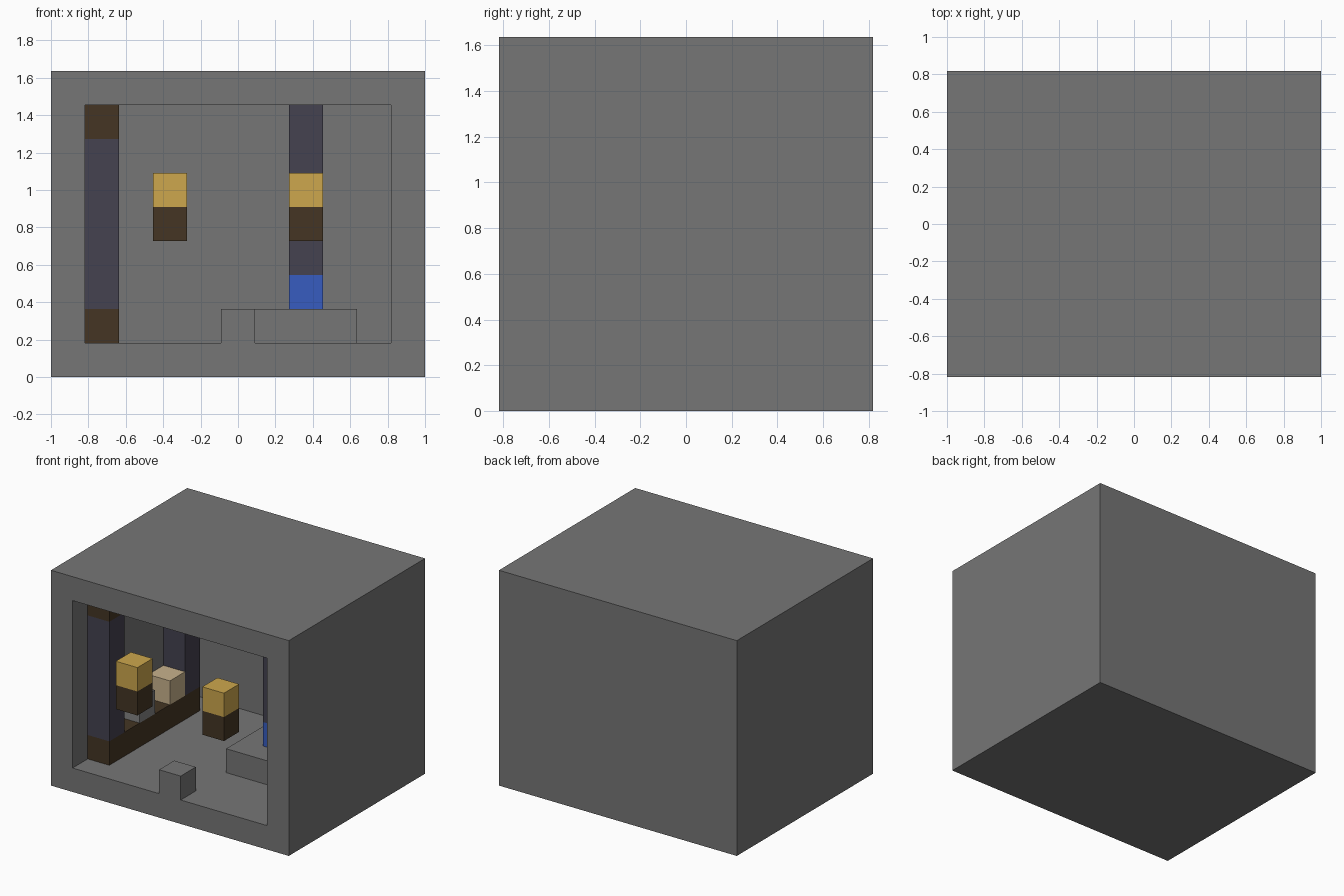
import bpy
import bmesh
from mathutils import Vector

old = bpy.data.objects.get("Cube")
if old:
    bpy.data.objects.remove(old, do_unlink=True)

U = 2 / 11                      # one block of the grid
SIZE = Vector((11, 9, 9))       # room size in blocks


def material(name, color):
    m = bpy.data.materials.new(name)
    m.use_nodes = True
    rgba = (*color, 1)
    m.diffuse_color = rgba
    m.node_tree.nodes["Principled BSDF"].inputs["Base Color"].default_value = rgba
    return m


STONE = material("grey stone", (0.18, 0.18, 0.18))
PALE = material("light grey", (0.23, 0.23, 0.23))
WOOD = material("dark brown wood", (0.058, 0.036, 0.017))
SLATE = material("dark slate", (0.058, 0.054, 0.08))
FLAME = material("golden yellow", (0.61, 0.39, 0.075))
WATER = material("water blue", (0.038, 0.107, 0.527))
CREAM = material("cream", (0.578, 0.445, 0.262))


def to_world(p):
    return Vector(((p[0] - SIZE.x / 2) * U, (p[1] - SIZE.y / 2) * U, p[2] * U))


def box_mesh(start, size):
    """Box placed by its lowest front-left cell and its size in blocks."""
    bm = bmesh.new()
    bmesh.ops.create_cube(bm, size=1)
    for v in bm.verts:
        v.co = to_world([s + (c + 0.5) * d for s, c, d in zip(start, v.co, size)])
    return bm


def finish(bm, name, mat):
    mesh = bpy.data.meshes.new(name)
    bm.normal_update()
    bm.to_mesh(mesh)
    bm.free()
    mesh.materials.append(mat)
    obj = bpy.data.objects.new(name, mesh)
    bpy.context.collection.objects.link(obj)
    return obj


def block(name, mat, start, size=(1, 1, 1)):
    return finish(box_mesh(start, size), name, mat)


# Room shell: the front face is inset and pushed back to hollow it out
bm = box_mesh((0, 0, 0), SIZE)
bm.normal_update()
front = min(bm.faces, key=lambda f: f.calc_center_median().y)
bmesh.ops.inset_region(bm, faces=[front], thickness=U, use_even_offset=True)
ret = bmesh.ops.extrude_face_region(bm, geom=[front])
moved = [g for g in ret["geom"] if isinstance(g, bmesh.types.BMVert)]
bmesh.ops.translate(bm, verts=moved, vec=(0, 8 * U, 0))
if front.is_valid:
    bmesh.ops.delete(bm, geom=[front], context="FACES")
bmesh.ops.recalc_face_normals(bm, faces=bm.faces)
finish(bm, "room_shell", STONE)

# Timber frame along the side wall: sill, top beam and two posts
for name, z in (("wall_sill", 1), ("wall_beam", 7)):
    block(name, WOOD, (1, 1, z), (1, 6, 1))
for name, y in (("front_post", 1), ("rear_post", 6)):
    block(name, SLATE, (1, y, 2), (1, 1, 5))

# Items standing on the sill
block("sill_grey_block", PALE, (1, 3, 2))
block("sill_cream_block", CREAM, (1, 5, 2))

# Torches hanging in the opening
for side, x in (("right", 3), ("left", 7)):
    block(side + "_torch_handle", WOOD, (x, 0, 4))
    block(side + "_torch_flame", FLAME, (x, 0, 5))

# Doorstep block
block("doorstep", STONE, (5, 0, 1))

# Basin with water under a hanging column
block("basin_platform", STONE, (6, 3, 1), (3, 3, 1))
block("basin_water", WATER, (7, 4, 2))
block("basin_column", SLATE, (7, 4, 3), (1, 1, 5))
